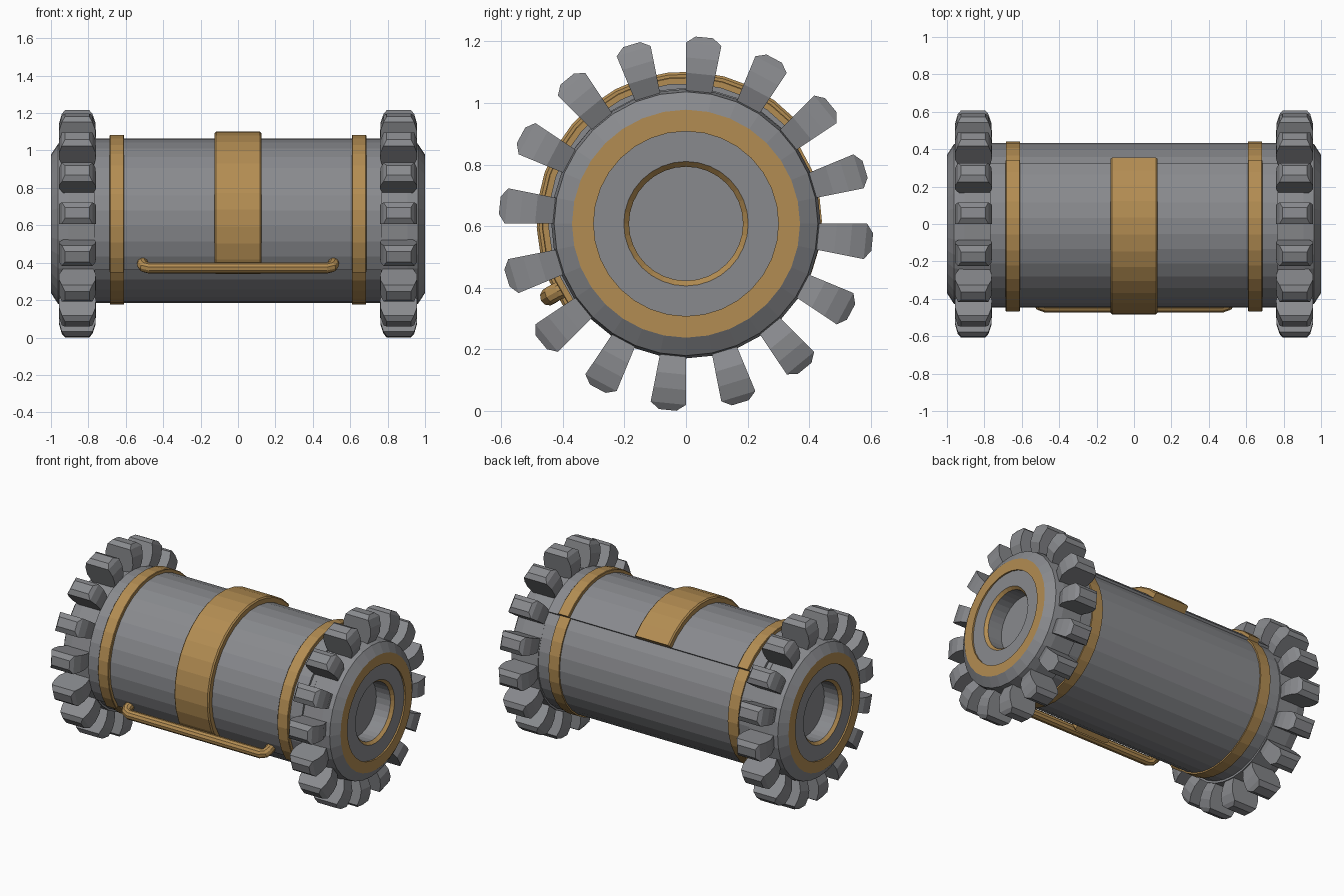
import bpy, bmesh, math
from mathutils import Vector

if "Cube" in bpy.data.objects:
    bpy.data.objects.remove(bpy.data.objects["Cube"])

AXLE_Z = 0.608    # centre of the toothed end wheels
BODY_Z = 0.617    # centre of the drum
SEG = 32


def material(name, rgb):
    m = bpy.data.materials.new(name)
    m.diffuse_color = (*rgb, 1)
    m.use_nodes = True
    m.node_tree.nodes["Principled BSDF"].inputs["Base Color"].default_value = m.diffuse_color
    return m


GREY = material("steel grey", (0.25, 0.255, 0.27))
GOLD = material("brass gold", (0.45, 0.265, 0.085))


def finish(bm, name, mats):
    bmesh.ops.recalc_face_normals(bm, faces=bm.faces)
    me = bpy.data.meshes.new(name)
    bm.to_mesh(me)
    bm.free()
    for m in mats:
        me.materials.append(m)
    ob = bpy.data.objects.new(name, me)
    bpy.context.collection.objects.link(ob)
    return ob


def polar(x, r, deg, cz):
    a = math.radians(deg)
    return (x, r * math.cos(a), cz + r * math.sin(a))


def lathe(name, profile, cz, mats, gold_strips=()):
    """Revolve (x, r) points around the x axis; gold_strips get material 1."""
    bm = bmesh.new()
    rings = []
    for x, r in profile:
        if r == 0:
            rings.append([bm.verts.new((x, 0, cz))] * SEG)
        else:
            rings.append([bm.verts.new(polar(x, r, 360 * i / SEG, cz)) for i in range(SEG)])
    for k in range(len(rings) - 1):
        a, b = rings[k], rings[k + 1]
        for i in range(SEG):
            j = (i + 1) % SEG
            corners = list(dict.fromkeys((a[i], a[j], b[j], b[i])))
            f = bm.faces.new(corners)
            f.material_index = 1 if k in gold_strips else 0
    return finish(bm, name, mats)


def arc(name, section, a0, a1, steps, mat):
    """Sweep a closed (x, r) section around the drum between two angles."""
    bm = bmesh.new()
    rings = [[bm.verts.new(polar(x, r, a0 + (a1 - a0) * i / steps, BODY_Z)) for x, r in section]
             for i in range(steps + 1)]
    n = len(section)
    for a, b in zip(rings, rings[1:]):
        for i in range(n):
            j = (i + 1) % n
            bm.faces.new((a[i], a[j], b[j], b[i]))
    bm.faces.new(rings[0])
    bm.faces.new(rings[-1])
    return finish(bm, name, [mat])


def strap_section(x0, x1, r0, r1, bevel):
    return [(x0, r0), (x1, r0), (x1, r1 - bevel), (x1 - bevel, r1),
            (x0 + bevel, r1), (x0, r1 - bevel)]


# Drum with raised lid over the upper front
lathe("drum", [(-0.80, 0), (-0.80, 0.432), (0.80, 0.432), (0.80, 0)], BODY_Z, [GREY])
LID0, LID1 = 43, 215
arc("lid", [(-0.77, 0.41), (0.77, 0.41), (0.77, 0.447), (-0.77, 0.447)], LID0, LID1, 16, GREY)

# Wide strap around the middle of the lid
arc("centre_strap", strap_section(-0.125, 0.125, 0.42, 0.485, 0.008), LID0, LID1, 16, GOLD)

for side, s in (("left", -1), ("right", 1)):
    # Narrow bands: full ring on the drum, thicker part on the lid
    lathe(side + "_drum_band", [(s * x, r) for x, r in
          ((0.61, 0.42), (0.61, 0.441), (0.685, 0.441), (0.685, 0.42))], BODY_Z, [GOLD])
    arc(side + "_lid_band", strap_section(s * 0.648 - 0.038, s * 0.648 + 0.038, 0.42, 0.468, 0.003),
        LID0, LID1, 16, GOLD)

    # End wheel hub with recessed socket and gold rings
    hub = [(0.87, 0), (0.87, 0.185), (0.972, 0.185), (0.99, 0.202), (0.99, 0.30), (1.0, 0.30),
           (1.0, 0.37), (0.962, 0.428), (0.905, 0.437), (0.765, 0.437), (0.765, 0)]
    lathe(side + "_wheel_hub", [(s * x, r) for x, r in hub], AXLE_Z, [GREY, GOLD], (2, 4, 5))

    # Sixteen wheel teeth, each one hub segment wide with a chamfered tip
    bm = bmesh.new()
    layers = [(0.42, 0.775, 0.93, 5.625), (0.49, 0.76, 0.958, 5.625), (0.54, 0.762, 0.956, 5.625),
              (0.588, 0.778, 0.942, 5.625), (0.608, 0.795, 0.925, 2.7)]
    for t in range(16):
        mid = 84.375 + 22.5 * t
        rings = [[bm.verts.new(polar(s * x, r, mid + d, AXLE_Z))
                  for x, d in ((x0, -h), (x1, -h), (x1, h), (x0, h))]
                 for r, x0, x1, h in layers]
        for a, b in zip(rings, rings[1:]):
            for i in range(4):
                j = (i + 1) % 4
                bm.faces.new((a[i], a[j], b[j], b[i]))
        bm.faces.new(rings[0])
        bm.faces.new(rings[-1])
    finish(bm, side + "_wheel_teeth", [GREY])

# Bar handle along the lower front edge of the lid
half = [(0.51, -0.37, 0.405), (0.51, -0.415, 0.39), (0.502, -0.434, 0.379), (0.475, -0.444, 0.372)]
path = [Vector((-x, y, z)) for x, y, z in half] + [Vector(p) for p in reversed(half)]
bm = bmesh.new()
rings = []
for i, p in enumerate(path):
    d = (path[min(i + 1, len(path) - 1)] - path[max(i - 1, 0)]).normalized()
    u = d.cross(Vector((0, -0.45, 0.89))).normalized()
    v = d.cross(u)
    rings.append([bm.verts.new(p + 0.03 * (u * math.cos(k * math.pi / 5) + v * math.sin(k * math.pi / 5)))
                  for k in range(10)])
for a, b in zip(rings, rings[1:]):
    for i in range(10):
        j = (i + 1) % 10
        bm.faces.new((a[i], a[j], b[j], b[i]))
bm.faces.new(rings[0])
bm.faces.new(rings[-1])
finish(bm, "handle", [GOLD])
